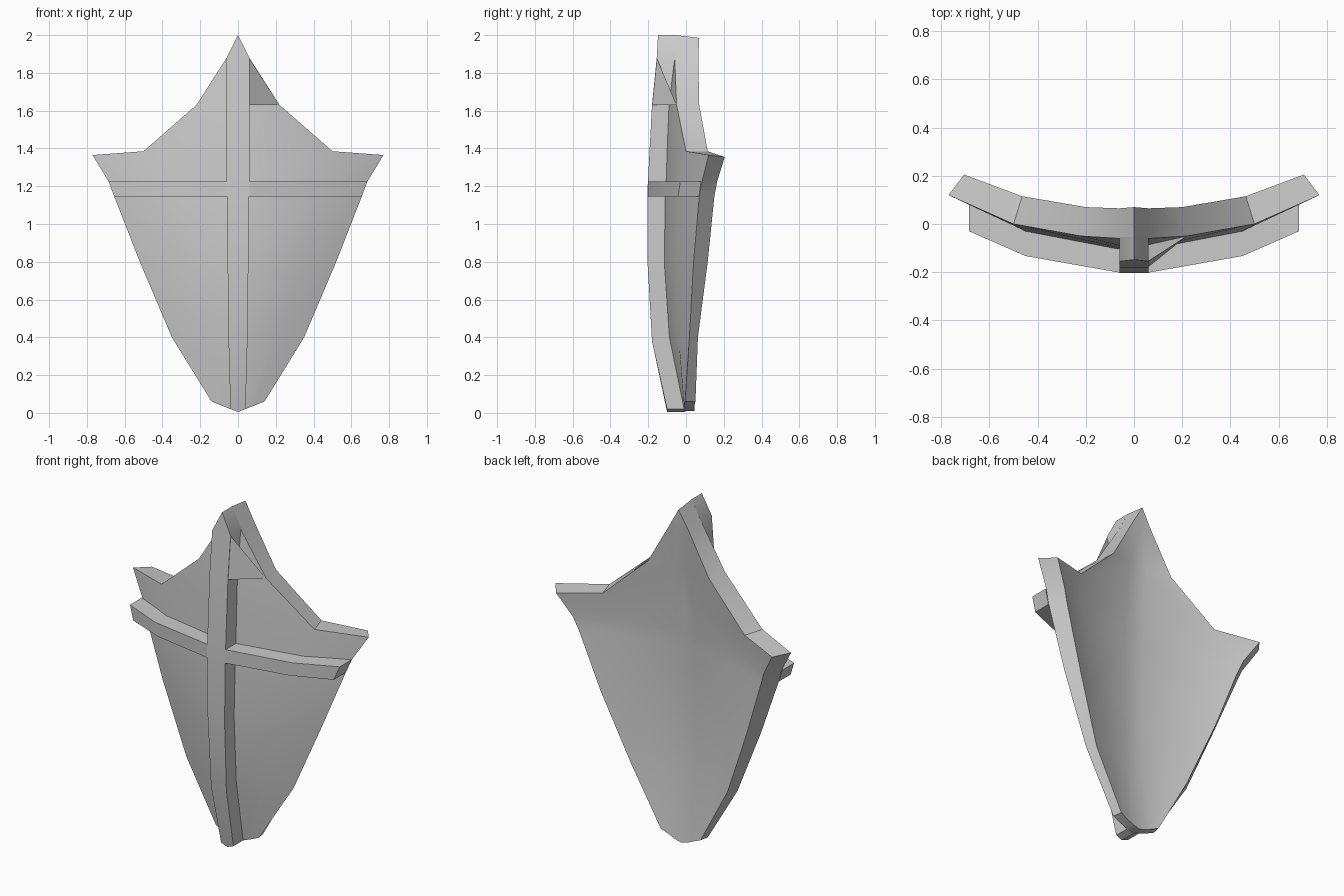
import bpy, math

if "Cube" in bpy.data.objects:
    bpy.data.objects.remove(bpy.data.objects["Cube"])


def make(name, verts, faces, mirror=True):
    me = bpy.data.meshes.new(name)
    me.from_pydata(verts, [], faces)
    ob = bpy.data.objects.new(name, me)
    bpy.context.collection.objects.link(ob)
    bpy.ops.object.select_all(action='DESELECT')
    ob.select_set(True)
    bpy.context.view_layer.objects.active = ob
    if mirror:
        ob.modifiers.new("Mirror", 'MIRROR')
        bpy.ops.object.modifier_apply(modifier="Mirror")
    bpy.ops.object.mode_set(mode='EDIT')
    bpy.ops.mesh.select_all(action='SELECT')
    bpy.ops.mesh.normals_make_consistent(inside=False)
    bpy.ops.object.mode_set(mode='OBJECT')
    bpy.ops.object.shade_smooth_by_angle(angle=math.radians(30))
    return ob


# shield board: rows from bottom to top; points run from beside the centre to the edge
rows = [
    [(.04, -.01, .02), (.09, -.01, .04), (.14, -.005, .06)],
    [(.05, -.088, .4), (.2, -.04, .4), (.35, .018, .4)],
    [(.055, -.115, .8), (.32, -.05, .8), (.52, .04, .8)],
    [(.06, -.11, 1.145), (.43, -.035, 1.145), (.655, .07, 1.145)],
    [(.06, -.105, 1.225), (.45, -.03, 1.225), (.685, .085, 1.225)],
    [(.06, -.10, 1.385), (.5, 0, 1.385), (.77, .12, 1.365)],
    [(.06, -.09, 1.63), (.22, -.05, 1.63)],
    [(.06, -.06, 1.88)],
]
# thickness at the centre (y) and at the edge (x, y)
thick = [(.055, -.01, .055), (.09, -.035, .045), (.105, -.045, .075),
         (.11, -.06, .08), (.11, -.06, .08), (.11, -.065, .085),
         (.12, -.02, .12), (.125, 0, .125)]
verts, grid = [], []
for i, row in enumerate(rows):
    c = row[0]
    pts = [(0, c[1], .01 if i == 0 else c[2])] + row
    ids = []
    for j, (x, y, z) in enumerate(pts):
        t = {0: 0, 1: 0, 2: .55, 3: 1}[j]
        if i >= 6:
            t = 1 if j == 2 else 0
        tc, ex, ey = thick[i]
        ids.append(len(verts))
        dz = -.01 if i == 5 and j == 3 else 0
        dy = .115 if i == 5 and j == 2 else tc + (ey - tc) * t
        verts += [(x, y, z), (x + ex * t, y + dy, z + dz)]
    grid.append(ids)
grid.append([len(verts)])
verts += [(0, -.055, 2), (0, .07, 1.985)]
faces = []


def sheet(*ids):
    faces.append(ids)
    faces.append([k + 1 for k in reversed(ids)])


for a, b in zip(grid, grid[1:]):
    n = min(len(a), len(b))
    for j in range(n - 1):
        sheet(a[j], a[j + 1], b[j + 1], b[j])
    if n < 3:
        sheet(a[n - 1], a[n], b[n - 1])
rim = grid[0] + [r[3] for r in grid[1:6]] + [grid[5][2], grid[6][2], grid[7][1], grid[8][0]]
for a, b in zip(rim, rim[1:]):
    faces.append((a, a + 1, b + 1, b))
make("shield_board", verts, faces)

# upright rib: half width, front y, back y, z
rib = [(.04, -.10, -.005, .02), (.05, -.18, -.083, .38), (.055, -.204, -.11, .8),
       (.06, -.204, -.105, 1.18), (.06, -.18, -.085, 1.63), (.06, -.155, -.055, 1.88),
       (0, -.148, -.053, 2)]
v, f = [], []
for i, (w, yf, yb, z) in enumerate(rib):
    zc = .005 if i == 0 else z
    v += [(0, yf, zc), (w, yf, z), (w, yb, z), (0, yb, zc)]
    if i:
        a, b = 4 * i - 4, 4 * i
        if i < len(rib) - 1:
            f += [(a + k, a + k + 1, b + k + 1, b + k) for k in range(3)]
        else:
            f += [(a, a + 1, b), (a + 1, a + 2, b + 3, b), (a + 2, a + 3, b + 3)]
f.append((0, 3, 2, 1))
make("upright_rib", v, f)

# cross rib: top x, bottom x, front y, back y
v, f = [], []
for i, (xt, xb, yf, yb) in enumerate([(.059, .059, -.202, -.1), (.45, .43, -.133, -.026),
                                      (.685, .655, -.03, .08)]):
    v += [(xt, yf, 1.225), (xt, yb, 1.225),
          (xb, yb - .012 * (i == 2), 1.145), (xb, yf - .012 * (i == 2), 1.145)]
    if i:
        a, b = 4 * i - 4, 4 * i
        f += [(a + k, a + (k + 1) % 4, b + (k + 1) % 4, b + k) for k in range(4)]
f += [(3, 2, 1, 0), (8, 9, 10, 11)]
make("cross_rib", v, f)

# sloped web that blends the upper rib into the board on the right
v = [(.058, -.18, 1.63), (.058, -.155, 1.88), (.22, -.05, 1.63), (.058, -.08, 1.64)]
make("rib_web", v, [(0, 2, 1), (0, 1, 3), (0, 3, 2), (1, 2, 3)], mirror=False)
